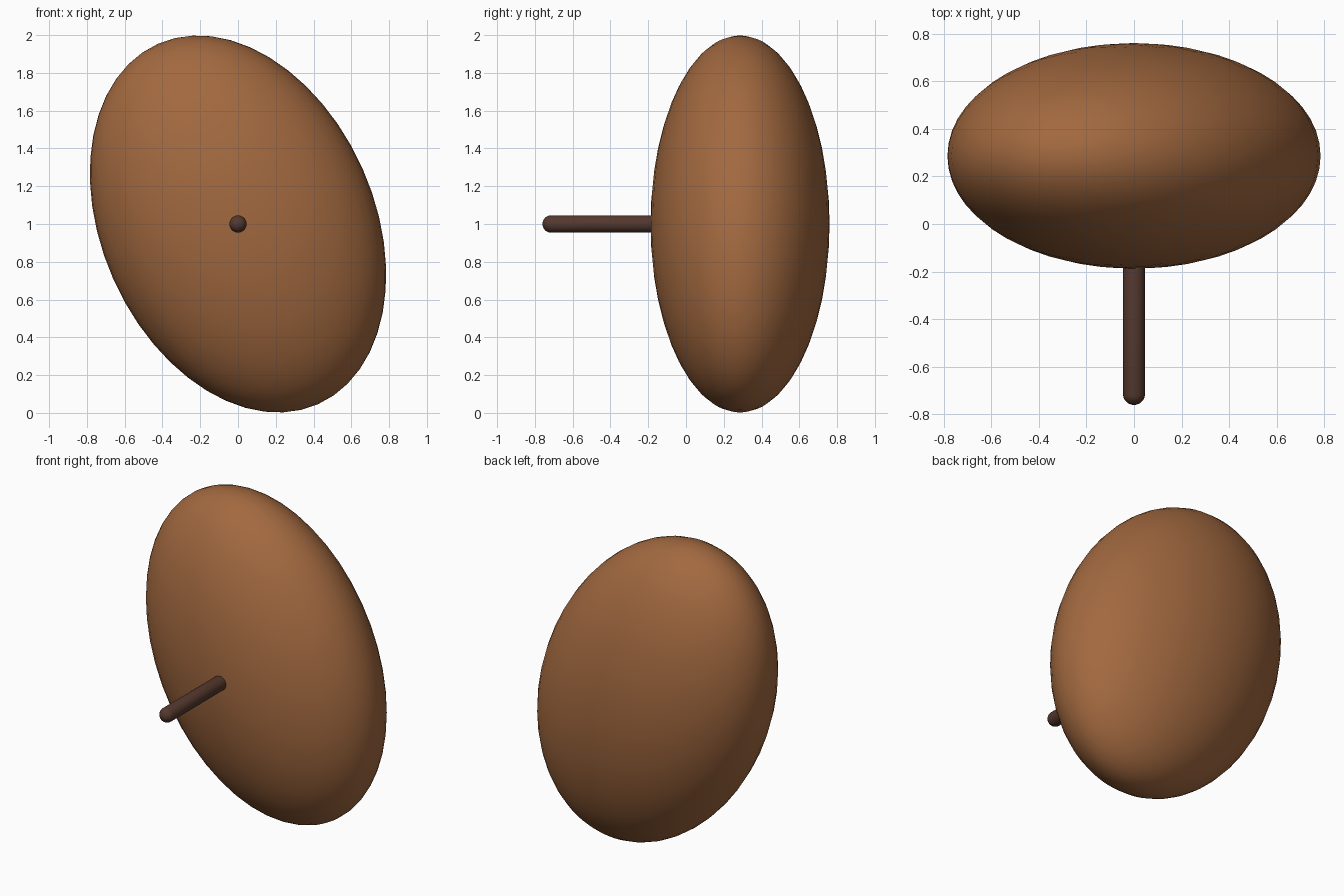
import bpy, bmesh
from math import radians
from mathutils import Matrix

if "Cube" in bpy.data.objects:
    bpy.data.objects.remove(bpy.data.objects["Cube"])


def material(name, rgb):
    mat = bpy.data.materials.new(name)
    mat.diffuse_color = (*rgb, 1)
    mat.use_nodes = True
    mat.node_tree.nodes["Principled BSDF"].inputs["Base Color"].default_value = mat.diffuse_color
    return mat


def add_object(name, bm, mat):
    mesh = bpy.data.meshes.new(name)
    bmesh.ops.recalc_face_normals(bm, faces=bm.faces)
    bm.to_mesh(mesh)
    bm.free()
    mesh.shade_smooth()
    mesh.materials.append(mat)
    obj = bpy.data.objects.new(name, mesh)
    bpy.context.collection.objects.link(obj)
    return obj


# Flattened oval body, leaning towards -x at the top
bm = bmesh.new()
bmesh.ops.create_uvsphere(bm, u_segments=48, v_segments=24, radius=1)
body = add_object("body", bm, material("brown", (0.36, 0.14, 0.05)))
body.data.transform(Matrix.Translation((0, 0.286, 1.0))
                    @ Matrix.Rotation(radians(-24), 4, 'Y')
                    @ Matrix.Diagonal((0.722, 0.474, 1.044, 1)))

# Round-ended stem: a sphere whose halves are pulled apart along y
RADIUS, TIP, ROOT = 0.046, -0.76, 0.0
bm = bmesh.new()
bmesh.ops.create_uvsphere(bm, u_segments=24, v_segments=13, radius=RADIUS,
                          matrix=Matrix.Rotation(radians(90), 4, 'X'))
for v in bm.verts:
    v.co.y += TIP + RADIUS if v.co.y < 0 else ROOT - RADIUS
    v.co.z += 1.0
add_object("stem", bm, material("dark_brown", (0.09, 0.04, 0.027)))
